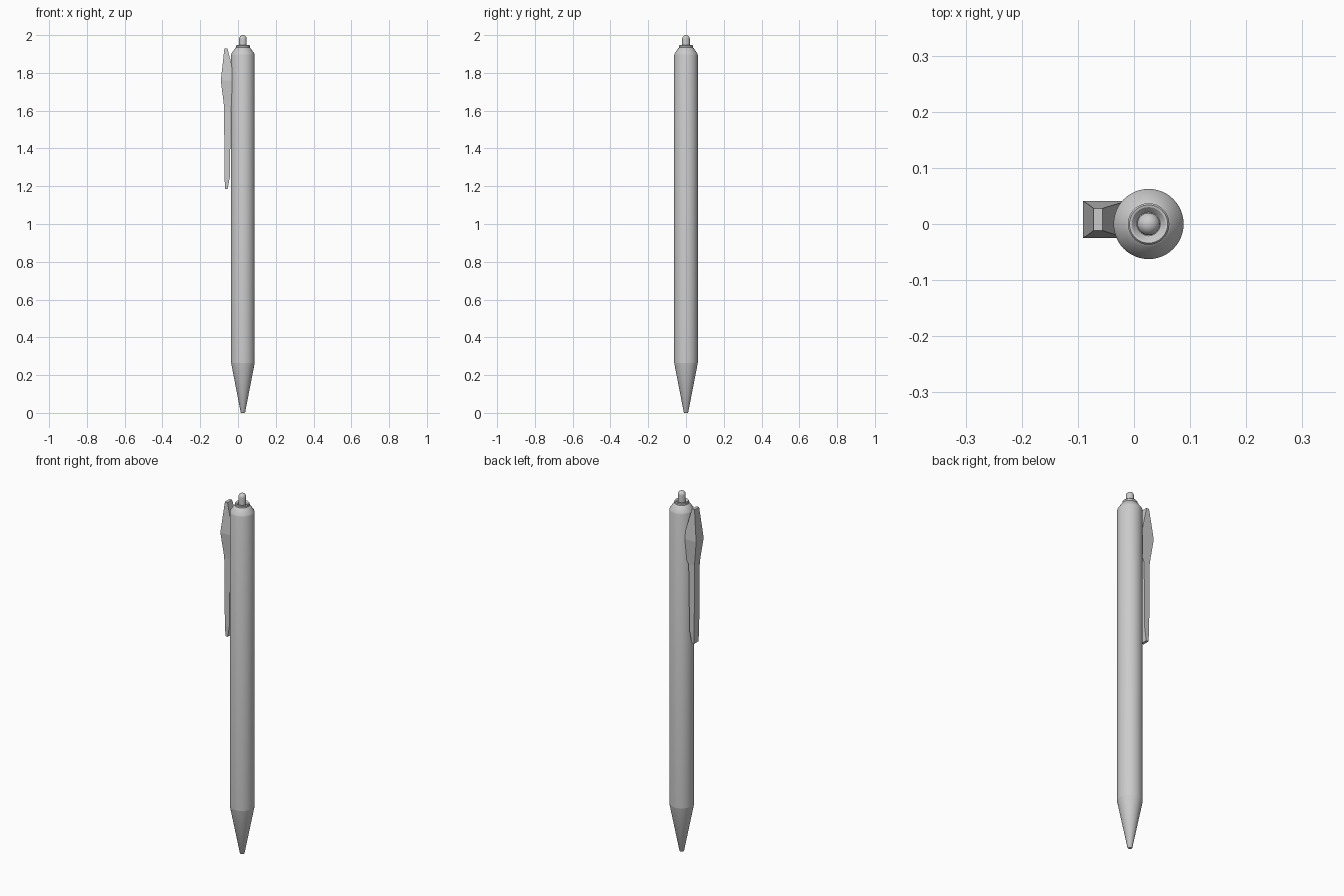
import bpy, bmesh, math

cube = bpy.data.objects.get("Cube")
if cube:
    bpy.data.objects.remove(cube)

AXIS_X = 0.026      # centre line of the pen
RADIUS = 0.0625
CLIP_Y = 0.008      # the clip sits slightly off centre

grey = bpy.data.materials.new("light_grey")
grey.use_nodes = True
grey.diffuse_color = (0.6, 0.6, 0.6, 1)
grey.node_tree.nodes["Principled BSDF"].inputs["Base Color"].default_value = (0.6, 0.6, 0.6, 1)


def finish(name, bm, smooth_angle=None):
    bmesh.ops.recalc_face_normals(bm, faces=bm.faces)
    mesh = bpy.data.meshes.new(name)
    bm.to_mesh(mesh)
    bm.free()
    mesh.materials.append(grey)
    obj = bpy.data.objects.new(name, mesh)
    bpy.context.collection.objects.link(obj)
    if smooth_angle:
        bpy.ops.object.select_all(action="DESELECT")
        obj.select_set(True)
        bpy.context.view_layer.objects.active = obj
        bpy.ops.object.shade_smooth_by_angle(angle=math.radians(smooth_angle))
    return obj


def loft(bm, rings):
    """Join rings of equal length with quads and cap both ends."""
    loops = [[bm.verts.new(p) for p in ring] for ring in rings]
    n = len(loops[0])
    for a, b in zip(loops, loops[1:]):
        for i in range(n):
            j = (i + 1) % n
            bm.faces.new((a[i], a[j], b[j], b[i]))
    bm.faces.new(loops[0])
    bm.faces.new(loops[-1])


def turned(name, profile, sides=48):
    """Lathe a (radius, height) profile round the pen axis."""
    bm = bmesh.new()
    angles = [2 * math.pi * i / sides for i in range(sides)]
    loft(bm, [[(AXIS_X + r * math.cos(a), r * math.sin(a), z) for a in angles]
              for r, z in profile])
    return finish(name, bm, 30)


# Writing end
turned("tip_cone", [(0.009, 0), (0.012, 0.004), (RADIUS, 0.265)])

# Barrel with sloping shoulder
turned("barrel", [(RADIUS, 0.265), (RADIUS, 1.895), (0.06, 1.903), (0.04, 1.932), (0.037, 1.934)])

# Collar with a dished top
turned("collar", [(0.037, 1.93), (0.037, 1.943), (0.034, 1.947), (0.03, 1.946),
                  (0.025, 1.941), (0.021, 1.936)])

# Push button with a domed end
PIN = 0.02
dome = [(PIN * math.cos(t), 2 - PIN + PIN * math.sin(t))
        for t in (math.radians(d) for d in range(0, 88, 12))]
turned("push_button", [(PIN, 1.93)] + dome)

# Faceted pocket clip: height, outer x, inner x, half width
sections = [
    (1.185, -0.069, -0.055, 0.019),
    (1.25, -0.071, -0.043, 0.022),
    (1.62, -0.074, -0.038, 0.023),
    (1.65, -0.077, -0.02, 0.025),
    (1.76, -0.091, -0.012, 0.033),
    (1.83, -0.083, -0.03, 0.028),
    (1.93, -0.072, -0.056, 0.02),
]
bm = bmesh.new()
loft(bm, [[(xo, CLIP_Y - w, z), (xi, CLIP_Y - w, z), (xi, CLIP_Y + w, z), (xo, CLIP_Y + w, z)]
          for z, xo, xi, w in sections])
finish("pocket_clip", bm)
